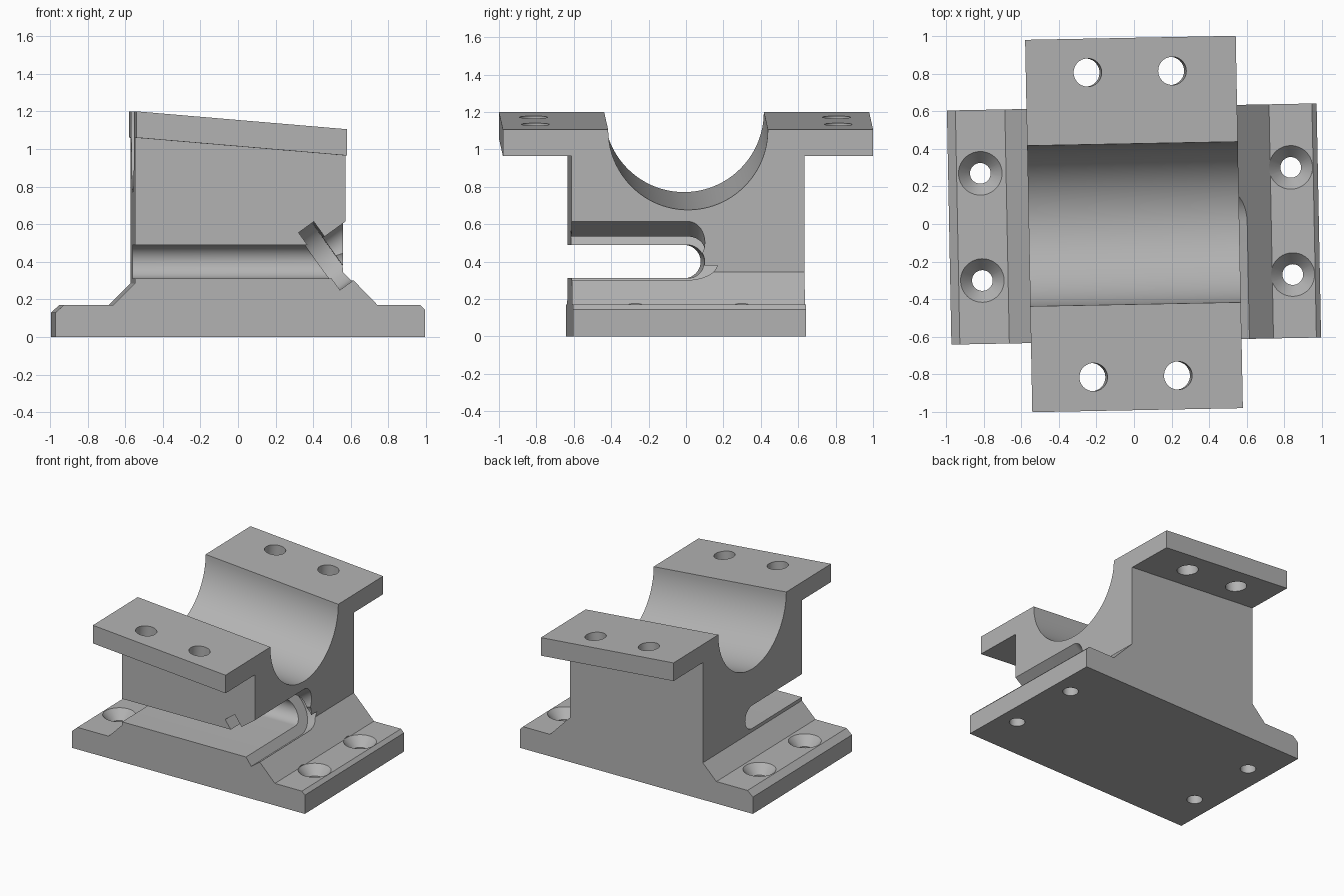
import bpy, bmesh, math
from mathutils import Matrix, Vector

if "Cube" in bpy.data.objects:
    bpy.data.objects.remove(bpy.data.objects["Cube"])

SLOPE = 0.0848            # fall of the sloping top along x
TOP = 1.1525              # height of the top at x = 0
TILT = math.atan(SLOPE)
HALF = 0.6225             # half depth of base and tower


def finish(name, bm):
    bmesh.ops.recalc_face_normals(bm, faces=bm.faces[:])
    me = bpy.data.meshes.new(name)
    bm.to_mesh(me)
    bm.free()
    ob = bpy.data.objects.new(name, me)
    bpy.context.collection.objects.link(ob)
    return ob


def prism(name, pts, depth, matrix=Matrix()):
    """Extrude a closed outline of 3D points along depth."""
    bm = bmesh.new()
    face = bm.faces.new([bm.verts.new(p) for p in pts])
    ext = bmesh.ops.extrude_face_region(bm, geom=[face])
    verts = [v for v in ext["geom"] if isinstance(v, bmesh.types.BMVert)]
    bmesh.ops.translate(bm, vec=depth, verts=verts)
    bmesh.ops.transform(bm, matrix=matrix, verts=bm.verts[:])
    return finish(name, bm)


def side_prism(name, xz, y0, y1):
    return prism(name, [(x, y0, z) for x, z in xz], (0, y1 - y0, 0))


def cylinder(name, r, length, matrix, segs=48):
    bm = bmesh.new()
    bmesh.ops.create_cone(bm, cap_ends=True, segments=segs, radius1=r,
                          radius2=r, depth=length, matrix=matrix)
    return finish(name, bm)


def slot(name, r, y_end, x0, x1, matrix):
    """Slot along x, open to the front, with a round end at the back."""
    pts = [(x0, -1.2, -r)]
    for i in range(25):
        a = -math.pi / 2 + math.pi * i / 24
        pts.append((x0, y_end + r * math.cos(a), r * math.sin(a)))
    pts.append((x0, -1.2, r))
    return prism(name, pts, (x1 - x0, 0, 0), matrix)


def countersink(name, x, y):
    """Lathed outline: through hole, cone and clearance above."""
    bm = bmesh.new()
    prof = [(0, -0.1), (0.055, -0.1), (0.055, 0.10), (0.116, 0.17),
            (0.116, 0.4), (0, 0.4)]
    vs = [bm.verts.new((r, 0, z)) for r, z in prof]
    es = [bm.edges.new(p) for p in zip(vs, vs[1:])]
    bmesh.ops.spin(bm, geom=vs + es, cent=(0, 0, 0), axis=(0, 0, 1),
                   angle=2 * math.pi, steps=40)
    bmesh.ops.remove_doubles(bm, verts=bm.verts[:], dist=1e-5)
    bmesh.ops.translate(bm, vec=(x, y, 0), verts=bm.verts[:])
    return finish(name, bm)


def cut(target, tool):
    mod = target.modifiers.new("cut", "BOOLEAN")
    mod.operation = "DIFFERENCE"
    mod.solver = "EXACT"
    mod.object = tool
    bpy.context.view_layer.objects.active = target
    bpy.ops.object.modifier_apply(modifier=mod.name)
    bpy.data.objects.remove(tool)


def top_z(x):
    return TOP - SLOPE * x


# Whole side outline: footed base and sloping tower
outline = [(-0.983, 0), (0.983, 0), (0.983, 0.145), (0.958, 0.17),
           (0.73, 0.17), (0.56, 0.345), (0.56, top_z(0.56)),
           (-0.56, top_z(-0.56)), (-0.56, 0.285), (-0.675, 0.17),
           (-0.938, 0.17), (-0.983, 0.13)]
body = side_prism("bearing_bracket", outline, -0.99, 0.99)

# Clear the sides below the overhanging flanges
under = [(-1.2, -0.1), (1.2, -0.1), (1.2, top_z(1.2) - 0.14),
         (-1.2, top_z(-1.2) - 0.14)]
for s in (-1, 1):
    cut(body, side_prism("side_cutter", under, s * HALF, s * 1.3))

# Half-round bearing seat along the sloping top
seat = Matrix.Translation((0, 0, TOP)) @ Matrix.Rotation(math.pi / 2 + TILT, 4, "Y")
cut(body, cylinder("seat_cutter", 0.427, 3, seat, 96))

# Bolt holes square to the flanges
for x in (-0.225, 0.225):
    for y in (-0.81, 0.81):
        m = Matrix.Translation((x - 0.006, y, top_z(x))) @ Matrix.Rotation(TILT, 4, "Y")
        cut(body, cylinder("bolt_cutter", 0.075, 0.6, m))

# Countersunk mounting holes in the feet
for x in (-0.812, 0.839):
    for y in (-0.285, 0.285):
        cut(body, countersink("mount_cutter", x, y))

# Long slot across the tower
cut(body, slot("slot_cutter", 0.089, 0.0, -1.2, 1.2,
               Matrix.Translation((0, 0, 0.4))))

# Inclined pocket and narrower channel leading out of it
incline = Matrix.Translation((0.42, 0, 0.4025)) @ Matrix.Rotation(-math.radians(35.8), 4, "Y")
cut(body, slot("pocket_cutter", 0.188, 0.0, 0.0, 0.1, incline))
cut(body, slot("channel_cutter", 0.09, 0.0, 0.05, 0.5, incline))

# Slight turn of the whole part, colour and shading
body.data.transform(Matrix.Rotation(math.radians(1.1), 4, "Z"))
grey = bpy.data.materials.new("machined_grey")
grey.diffuse_color = (0.45, 0.45, 0.45, 1)
grey.use_nodes = True
grey.node_tree.nodes["Principled BSDF"].inputs["Base Color"].default_value = grey.diffuse_color
body.data.materials.clear()
body.data.materials.append(grey)
for p in body.data.polygons:
    p.material_index = 0
bpy.ops.object.select_all(action="DESELECT")
body.select_set(True)
bpy.context.view_layer.objects.active = body
bpy.ops.object.shade_smooth_by_angle(angle=math.radians(25))
